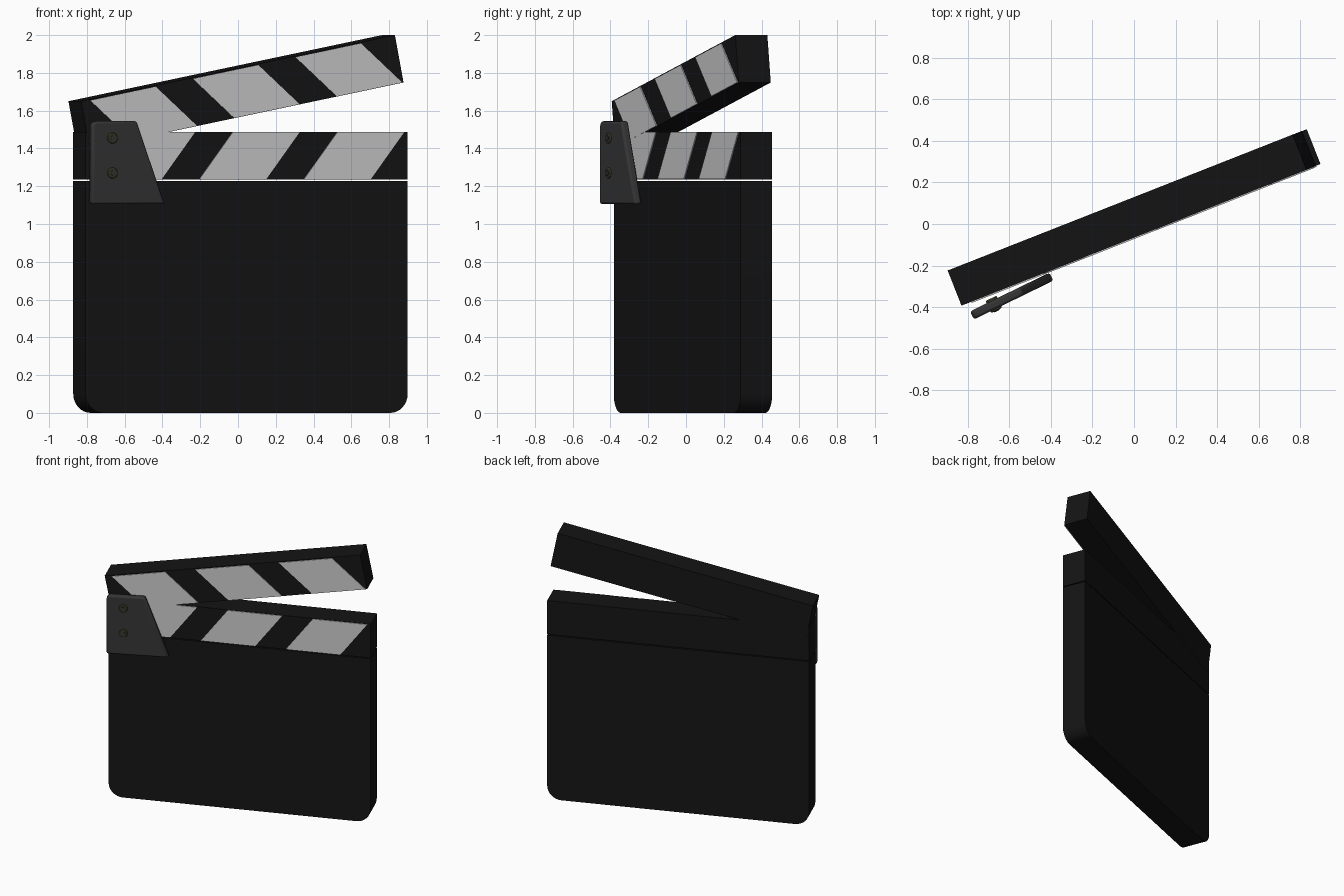
import bpy, bmesh
from math import radians, sin, cos, pi
from mathutils import Matrix

if "Cube" in bpy.data.objects:
    bpy.data.objects.remove(bpy.data.objects["Cube"])


def material(name, rgb):
    m = bpy.data.materials.new(name)
    m.diffuse_color = (*rgb, 1)
    m.use_nodes = True
    m.node_tree.nodes["Principled BSDF"].inputs["Base Color"].default_value = m.diffuse_color
    return m


BLACK = material("black_paint", (0.007, 0.007, 0.007))
STEEL = material("dark_metal", (0.035, 0.035, 0.035))
BRASS = material("dull_brass", (0.035, 0.035, 0.018))


def prism(name, outlines, y0, y1, matrix, mat=None, bevel=0):
    """Extrude one or more x-z outlines from y0 to y1."""
    bm = bmesh.new()
    for pts in outlines:
        face = bm.faces.new([bm.verts.new((x, y0, z)) for x, z in pts])
        new = bmesh.ops.extrude_face_region(bm, geom=[face])["geom"]
        for v in new:
            if isinstance(v, bmesh.types.BMVert):
                v.co.y = y1
    bmesh.ops.recalc_face_normals(bm, faces=bm.faces)
    mesh = bpy.data.meshes.new(name)
    bm.to_mesh(mesh)
    bm.free()
    ob = bpy.data.objects.new(name, mesh)
    bpy.context.collection.objects.link(ob)
    ob.matrix_world = matrix
    if mat:
        mesh.materials.append(mat)
    if bevel:
        mod = ob.modifiers.new("bevel", "BEVEL")
        mod.width, mod.segments = bevel, 2
        mod.limit_method, mod.angle_limit = "ANGLE", radians(40)
    bpy.context.view_layer.objects.active = ob
    ob.select_set(True)
    bpy.ops.object.shade_smooth_by_angle(angle=radians(30))
    ob.select_set(False)
    return ob


def rect(x0, x1, z0, z1):
    return [(x0, z0), (x1, z0), (x1, z1), (x0, z1)]


def arc(cx, cz, r, a0, a1, n):
    return [(cx + r * cos(radians(a0 + (a1 - a0) * i / n)),
             cz + r * sin(radians(a0 + (a1 - a0) * i / n))) for i in range(n + 1)]


def stripes(near, far):
    """Three slanted stripes; near is the z of the left-starting edge."""
    return [[(0.05 + k, near), (0.43 + k, near), (0.62 + k, far), (0.24 + k, far)]
            for k in (0, 0.595, 1.19)]


W, HT, R = 1.832, 0.09, 0.10   # board width, half thickness, corner radius
board = (Matrix.Translation((0.013, 0.037, 0)) @ Matrix.Rotation(radians(21.5), 4, "Z")
         @ Matrix.Translation((-W / 2, 0, 0)))

# slate with rounded lower corners
prism("slate_board", [[(0, 1.228)] + arc(R, R, R, 180, 270, 8)
                      + arc(W - R, R, R, 270, 360, 8) + [(W, 1.228)]],
      -HT, HT, board, BLACK)

# fixed lower stick, separated by a fine gap
prism("lower_stick", [rect(0, W, 1.235, 1.488)], -HT, HT, board, BLACK)
prism("lower_stripes", stripes(1.237, 1.486), -HT - 0.006, -HT + 0.01, board)

# raised upper stick
tilt = board @ Matrix.Translation((-0.027, 0, 1.65)) @ Matrix.Rotation(radians(-11.1), 4, "Y")
prism("upper_stick", [rect(0, 1.82, -0.256, 0)], -HT - 0.001, HT + 0.001, tilt, BLACK)
prism("upper_stripes", stripes(-0.006, -0.254), -HT - 0.007, -HT + 0.01, tilt)

# hinge plate, set at a slightly steeper angle
hinge = Matrix.Translation((-0.79, -0.421, 0)) @ Matrix.Rotation(radians(26), 4, "Z")
prism("hinge_plate", [[(0, 1.105), (0.43, 1.105), (0.265, 1.545), (0.02, 1.545), (0, 1.525)]],
      -0.043, 0, hinge, STEEL, bevel=0.012)

# rivets through the plate, each with a small head
for i, z in enumerate((1.455, 1.27)):
    prism(f"rivet_{i + 1}", [arc(0.118, z, 0.029, 0, 345, 23)], -0.052, 0.012, hinge, BRASS, bevel=0.005)
    prism(f"rivet_head_{i + 1}", [arc(0.118, z, 0.014, 0, 337.5, 15)], -0.056, -0.05, hinge, STEEL)
